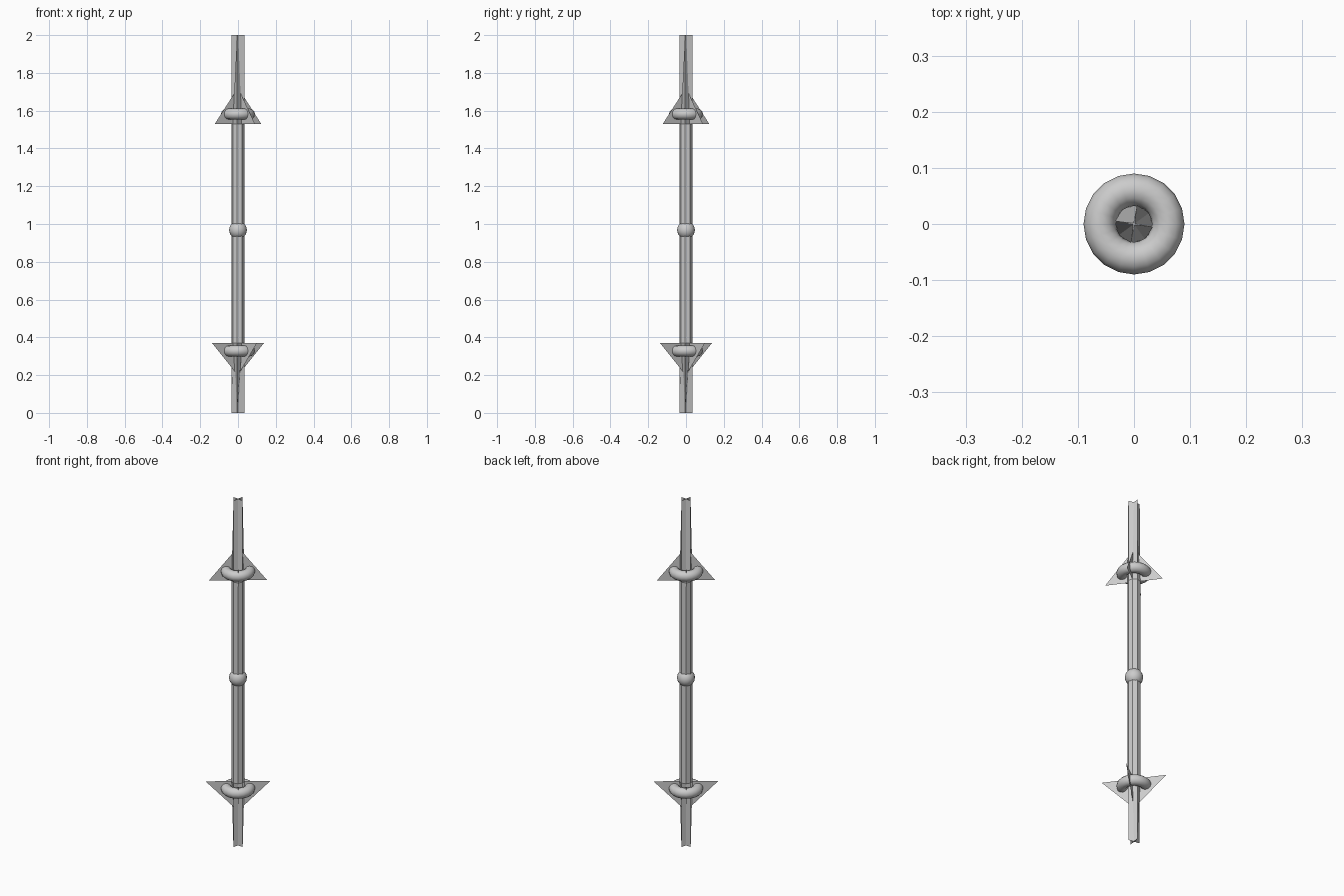
import bpy, math

if "Cube" in bpy.data.objects:
    bpy.data.objects.remove(bpy.data.objects["Cube"])

TWIST = math.radians(-9)   # rotation of the eight-sided shaft
R = 0.034


def make(name, verts, faces):
    me = bpy.data.meshes.new(name)
    me.from_pydata(verts, [], faces)
    ob = bpy.data.objects.new(name, me)
    bpy.context.collection.objects.link(ob)
    return ob


def ring(z, outer, inner):
    pts = []
    for i in range(8):
        a = TWIST + i * math.pi / 4
        r = inner if i % 2 else outer
        pts.append((r * math.cos(a), r * math.sin(a), z))
    return pts


# Shaft whose two ends are cut into four-ridged points
levels = [(0, R, 0.002), (0.37, R, R), (1.53, R, R), (2, R, 0.002)]
verts = [p for lv in levels for p in ring(*lv)]
faces = [(k * 8 + i, k * 8 + (i + 1) % 8, k * 8 + 8 + (i + 1) % 8, k * 8 + 8 + i)
         for k in range(3) for i in range(8)]
faces += [tuple(range(7, -1, -1)), tuple(range(24, 32))]
make("shaft", verts, faces)


# Thin triangular barbs crossing at each end, set in the grooves
def barbs(name, z_wide, z_tip, radius):
    v, f = [], []
    for k in range(4):
        a = TWIST + math.pi / 4 + k * math.pi / 2
        v += [(0, 0, z_wide), (radius * math.cos(a), radius * math.sin(a), z_wide), (0, 0, z_tip)]
        f.append((3 * k, 3 * k + 1, 3 * k + 2))
    make(name, v, f)


barbs("upper_barbs", 1.53, 1.722, 0.152)
barbs("lower_barbs", 0.37, 0.198, 0.17)

# Rings around the shaft below and above the points
for name, z in (("upper_ring", 1.582), ("lower_ring", 0.328)):
    bpy.ops.mesh.primitive_torus_add(location=(0, 0, z), major_radius=0.061, minor_radius=0.029,
                                     major_segments=20, minor_segments=12)
    bpy.context.object.name = name
    bpy.ops.object.shade_smooth_by_angle(angle=math.radians(40))

# Ball at the middle
bpy.ops.mesh.primitive_uv_sphere_add(segments=16, ring_count=12, radius=0.047, location=(0, 0, 0.968))
bpy.context.object.name = "middle_ball"
bpy.ops.object.shade_smooth_by_angle(angle=math.radians(40))
